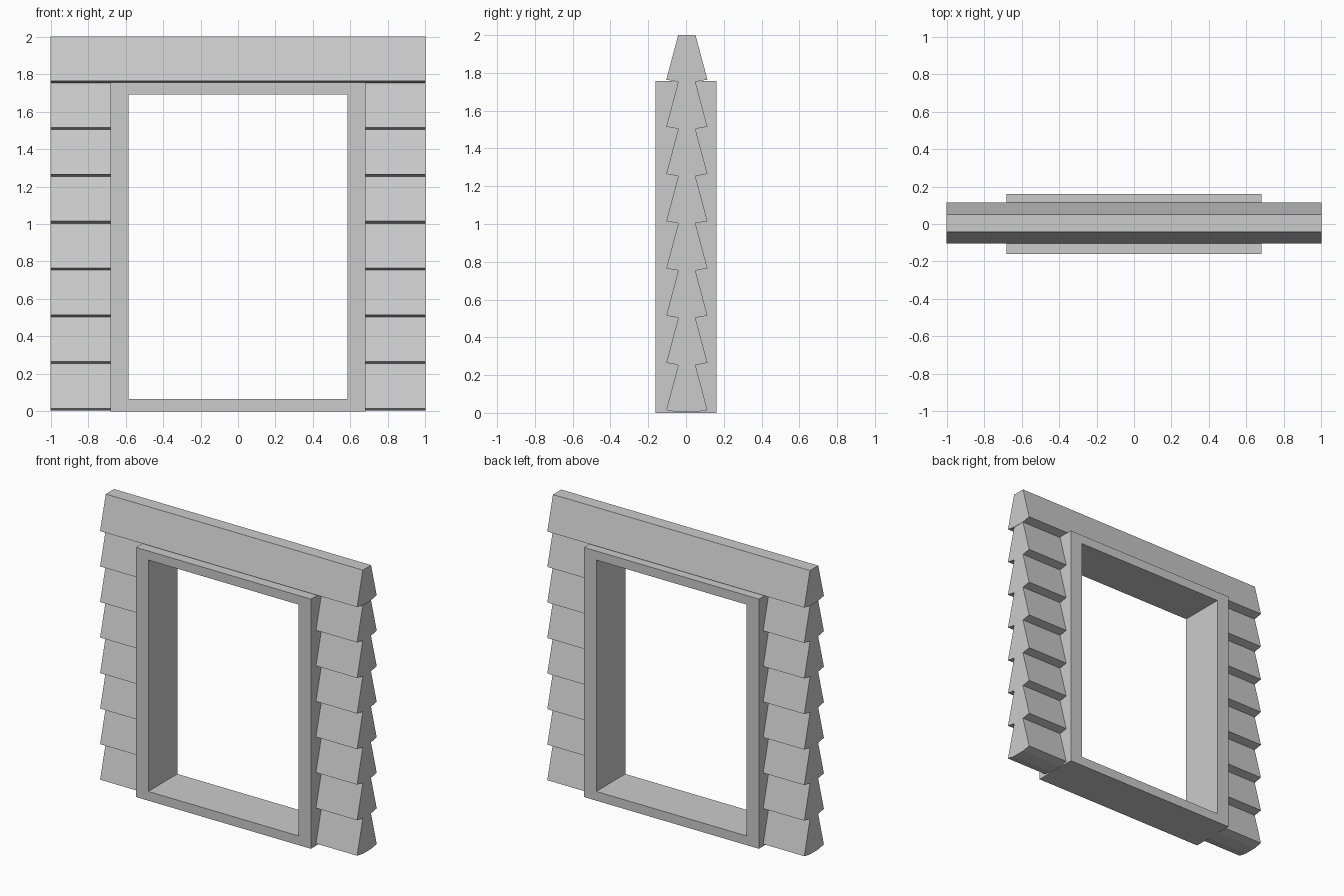
import bpy
import bmesh

cube = bpy.data.objects.get("Cube")
if cube:
    bpy.data.objects.remove(cube, do_unlink=True)

grey = bpy.data.materials.new("plain grey")
grey.use_nodes = True
colour = (0.6, 0.6, 0.6, 1)
grey.diffuse_color = colour
grey.node_tree.nodes["Principled BSDF"].inputs["Base Color"].default_value = colour

WIDTH, HEIGHT = 1.0, 2.0        # half width, full height
COURSE = 0.25                   # height of one board
SHIFT = 0.0045                  # wall sits slightly off the frame's centre line
INNER, OUTER = 0.046, 0.109     # half thickness at the top and bottom of a board


def extrude(name, outline, axis, start, end):
    """Extrude a closed 2D outline along x or y."""
    bm = bmesh.new()
    place = {"x": lambda a, b: (start, a, b), "y": lambda a, b: (a, start, b)}[axis]
    face = bm.faces.new([bm.verts.new(place(a, b)) for a, b in outline])
    geom = bmesh.ops.extrude_face_region(bm, geom=[face])["geom"]
    depth = end - start
    move = (depth, 0, 0) if axis == "x" else (0, depth, 0)
    bmesh.ops.translate(bm, vec=move, verts=[g for g in geom if isinstance(g, bmesh.types.BMVert)])
    bmesh.ops.recalc_face_normals(bm, faces=bm.faces)
    mesh = bpy.data.meshes.new(name)
    bm.to_mesh(mesh)
    bm.free()
    mesh.materials.append(grey)
    obj = bpy.data.objects.new(name, mesh)
    bpy.context.collection.objects.link(obj)
    return obj


def board_outline(courses, top):
    """Sawtooth section of overlapping boards, the same on both faces."""
    side = []
    for i in range(courses):
        z = top - i * COURSE
        side += [(INNER, z), (OUTER, z - COURSE + 0.014), (INNER, z - COURSE + 0.003)]
    right = [(SHIFT + y, z) for y, z in side]
    left = [(SHIFT - y, z) for y, z in reversed(side)]
    return right + left


# Boarded wall: a full-width top course and a stack on each side
extrude("top_boards", board_outline(1, HEIGHT), "x", -WIDTH, WIDTH)
for name, a, b in (("right_boards", -WIDTH, -0.62), ("left_boards", 0.62, WIDTH)):
    extrude(name, board_outline(7, HEIGHT - COURSE + 0.001), "x", a, b)


# Window frame: a rectangle with a through opening
def frame_part(name, x0, x1, z0, z1):
    extrude(name, [(x0, z0), (x1, z0), (x1, z1), (x0, z1)], "y", -0.161, 0.161)


bm = bmesh.new()
loops = []
for y in (-0.161, 0.161):
    for half, low, high in ((0.68, 0.0, 1.756), (0.585, 0.065, 1.692)):
        loops.append([bm.verts.new((x, y, z)) for x, z in
                      ((-half, low), (half, low), (half, high), (-half, high))])
front_out, front_in, back_out, back_in = loops
for a, b in ((front_out, front_in), (front_in, back_in), (back_in, back_out), (back_out, front_out)):
    for i in range(4):
        j = (i + 1) % 4
        bm.faces.new((a[i], a[j], b[j], b[i]))
bmesh.ops.recalc_face_normals(bm, faces=bm.faces)
mesh = bpy.data.meshes.new("window_frame")
bm.to_mesh(mesh)
bm.free()
mesh.materials.append(grey)
bpy.context.collection.objects.link(bpy.data.objects.new("window_frame", mesh))
